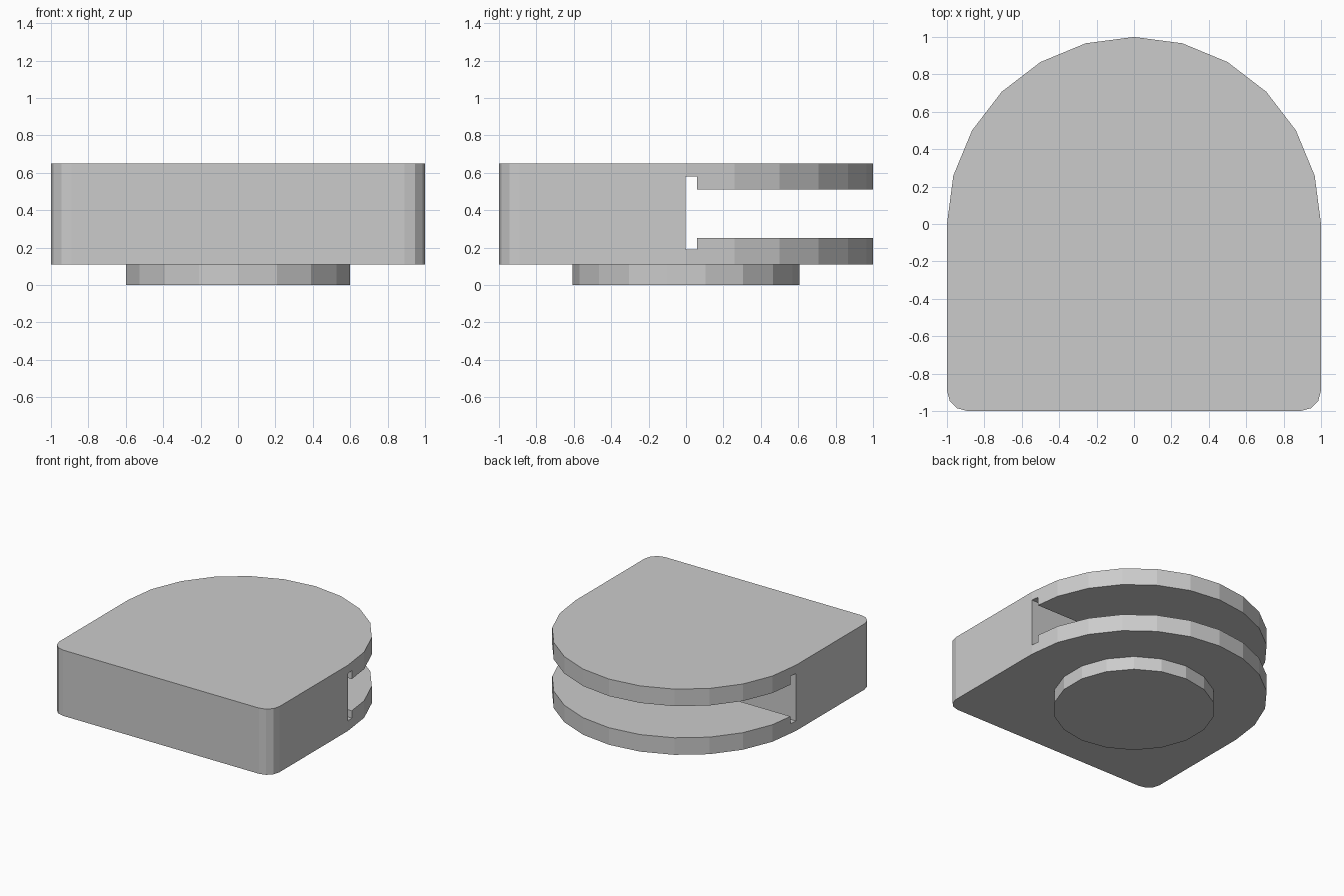
import bpy, bmesh
from math import sin, cos, radians
from mathutils import Vector

if "Cube" in bpy.data.objects:
    bpy.data.objects.remove(bpy.data.objects["Cube"])


def extrude_profile(name, points, direction):
    """Make a solid by extruding a closed 3D outline."""
    bm = bmesh.new()
    face = bm.faces.new([bm.verts.new(p) for p in points])
    ext = bmesh.ops.extrude_face_region(bm, geom=[face], use_keep_orig=True)
    verts = [g for g in ext["geom"] if isinstance(g, bmesh.types.BMVert)]
    bmesh.ops.translate(bm, verts=verts, vec=Vector(direction))
    bmesh.ops.recalc_face_normals(bm, faces=bm.faces)
    mesh = bpy.data.meshes.new(name)
    bm.to_mesh(mesh)
    bm.free()
    obj = bpy.data.objects.new(name, mesh)
    bpy.context.collection.objects.link(obj)
    return obj


def arc(cx, cy, r, start, end, steps):
    angles = [radians(start + (end - start) * i / steps) for i in range(steps + 1)]
    return [(cx + r * cos(a), cy + r * sin(a)) for a in angles]


# Body: round back, square front with small rounded corners
bottom, top, corner = 0.11, 0.65, 0.11
c = 1 - corner
outline = arc(0, 0, 1, 0, 180, 12)
outline += arc(-c, -c, corner, 180, 270, 3) + arc(c, -c, corner, 270, 360, 3)
body = extrude_profile("body", [(x, y, bottom) for x, y in outline],
                       (0, 0, top - bottom))

# T-shaped slot running across the round half
slot = [(-0.002, 0.19), (0.06, 0.19), (0.06, 0.25), (1.2, 0.25),
        (1.2, 0.51), (0.06, 0.51), (0.06, 0.58), (-0.002, 0.58)]
cutter = extrude_profile("slot_cutter", [(-1.2, y, z) for y, z in slot], (2.4, 0, 0))
cutter.hide_render = True
cut = body.modifiers.new("slot", "BOOLEAN")
cut.operation = "DIFFERENCE"
cut.solver = "EXACT"
cut.object = cutter
bpy.context.view_layer.objects.active = body
bpy.ops.object.modifier_apply(modifier=cut.name)
bpy.data.objects.remove(cutter)

# Round foot under the body
bpy.ops.mesh.primitive_cylinder_add(vertices=18, radius=0.607, depth=bottom,
                                    location=(0, 0, bottom / 2))
bpy.context.object.name = "round_foot"
